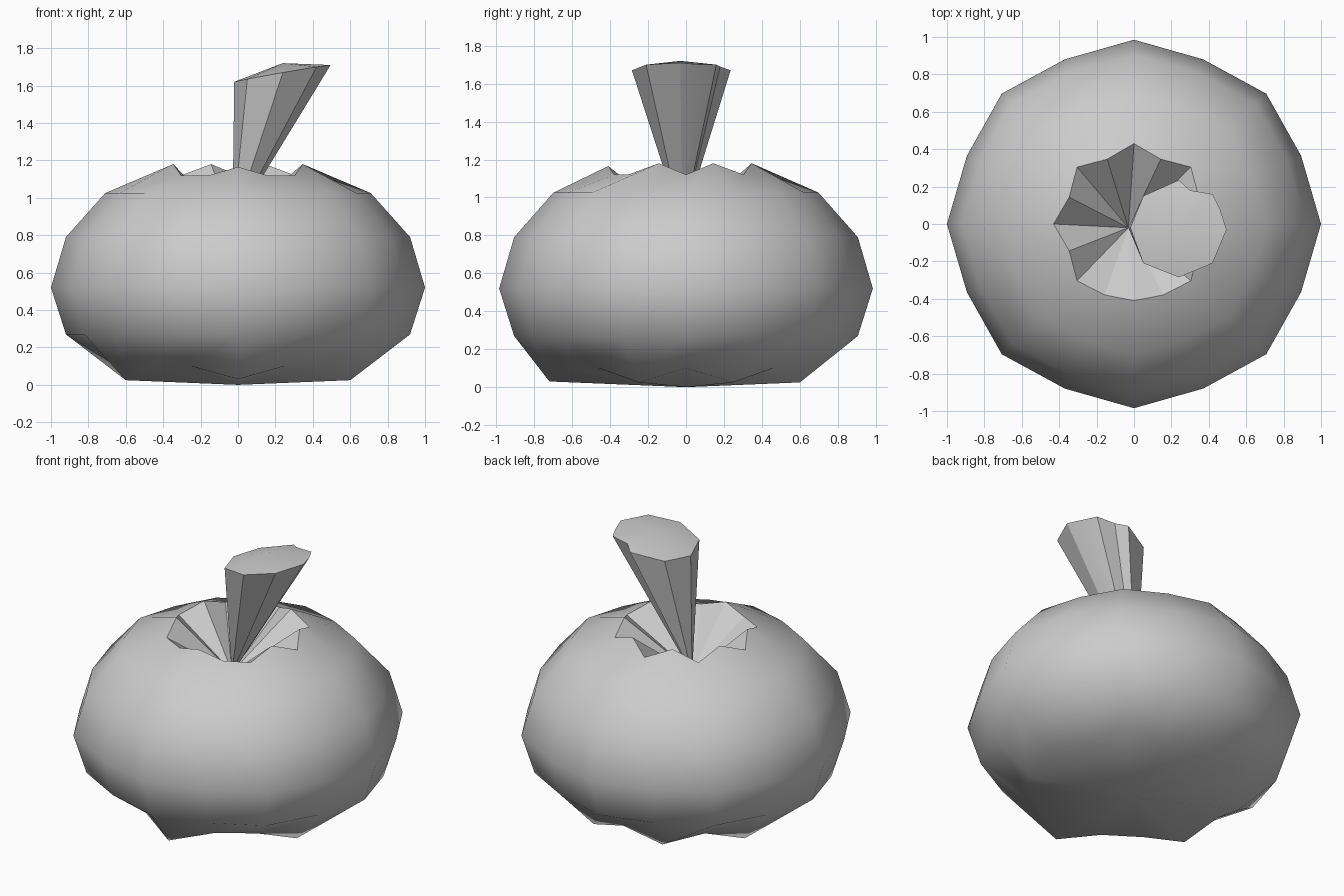
import bpy, bmesh, math

if "Cube" in bpy.data.objects:
    bpy.data.objects.remove(bpy.data.objects["Cube"])

N = 16


def make_object(name, rings, bottom, top):
    """Skin closed rings from bottom to top, with a fan at each end (top fan last)."""
    bm = bmesh.new()
    loops = [[bm.verts.new(p) for p in ring] for ring in rings]
    n = len(loops[0])
    for a, b in zip(loops, loops[1:]):
        for i in range(n):
            j = (i + 1) % n
            bm.faces.new((a[i], a[j], b[j], b[i]))
    for loop, tip, flip in ((loops[0], bottom, True), (loops[-1], top, False)):
        c = bm.verts.new(tip)
        for i in range(n):
            j = (i + 1) % n
            bm.faces.new((loop[j], loop[i], c) if flip else (loop[i], loop[j], c))
    bmesh.ops.recalc_face_normals(bm, faces=bm.faces)
    mesh = bpy.data.meshes.new(name)
    bm.to_mesh(mesh)
    bm.free()
    obj = bpy.data.objects.new(name, mesh)
    bpy.context.collection.objects.link(obj)
    return obj


def smooth(obj, angle):
    bpy.context.view_layer.objects.active = obj
    obj.select_set(True)
    bpy.ops.object.shade_smooth_by_angle(angle=math.radians(angle))
    obj.select_set(False)


def polar(r, i, z):
    a = math.tau * i / N
    return (r * math.cos(a), r * math.sin(a), z)


# Fruit body: sixteen sides, fuller on every second side
def side_ring(r, z):
    ring = [polar(r * (1 if i % 2 == 0 else 0.967), i, z) for i in range(N)]
    return [(x, y * 0.985, z) for x, y, z in ring]


# Scalloped base: low lobes on the odd sides, one larger lobe at the front
base = []
for i in range(N):
    if i == 12:
        base.append(polar(0.72, i, 0.03))
    elif i % 2 and i not in (11, 13):
        base.append(polar(0.65, i, 0.025))
    else:
        base.append(polar(0.65, i, 0.1))

# Notched rim of the stem hollow, smoother at the front
rim = []
for i in range(N):
    if i == 12:
        rim.append(polar(0.41, i, 1.165))
    elif i in (11, 13):
        rim.append(polar(0.41, i, 1.12))
    elif i % 2:
        rim.append(polar(0.375, i, 1.18))
    else:
        rim.append(polar(0.43, i, 1.12))

rings = [base]
rings += [side_ring(r, z) for r, z in
          ((0.92, 0.27), (1.0, 0.52), (0.92, 0.79), (0.71, 1.025))]
rings.append(rim)
body = make_object("fruit_body", rings, (0, 0, 0), (-0.03, -0.02, 0.86))
smooth(body, 75)
for face in list(body.data.polygons)[-N:]:  # facets inside the hollow
    face.use_smooth = False

# Stem: leaning cone that widens upward from the hollow
outline = [(0.495, -0.03, 1.71), (0.46, 0.08, 1.7), (0.42, 0.16, 1.7),
           (0.30, 0.18, 1.69), (0.24, 0.235, 1.67), (0.05, 0.15, 1.63),
           (-0.02, -0.02, 1.62), (0.05, -0.21, 1.635),
           (0.24, -0.285, 1.67), (0.42, -0.21, 1.70)]
foot = (-0.03, -0.02, 0.85)
neck = [tuple(f + (p - f) * 0.06 for p, f in zip(pt, foot)) for pt in outline]
stem = make_object("stem", [neck, outline], foot, (0.24, -0.03, 1.72))
smooth(stem, 20)
